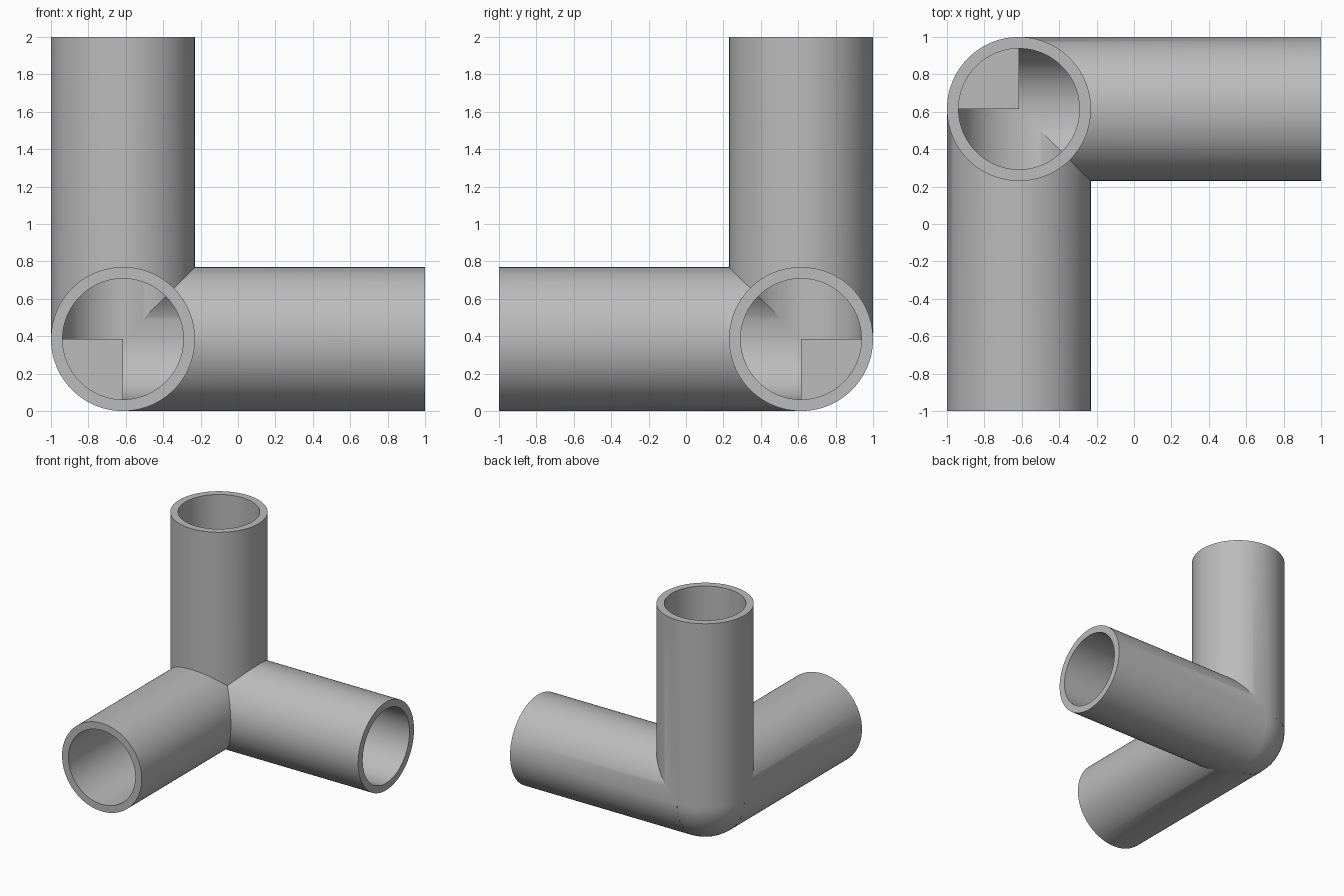
import bpy
from mathutils import Vector

cube = bpy.data.objects.get("Cube")
if cube:
    bpy.data.objects.remove(cube, do_unlink=True)

RADIUS, BORE, SIDES = 0.385, 0.323, 96
CORNER = Vector((-1 + RADIUS, 1 - RADIUS, RADIUS))
REACH = 2 - RADIUS
ARMS = {"right": Vector((1, 0, 0)), "front": Vector((0, -1, 0)), "upper": Vector((0, 0, 1))}

plastic = bpy.data.materials.new("plain grey")
plastic.use_nodes = True
GREY = (0.5, 0.5, 0.5, 1)
plastic.diffuse_color = GREY
plastic.node_tree.nodes["Principled BSDF"].inputs["Base Color"].default_value = GREY


def rod(name, axis, radius, length):
    """Solid cylinder running from the corner point along an axis."""
    bpy.ops.mesh.primitive_cylinder_add(vertices=SIDES, radius=radius, depth=length)
    ob = bpy.context.object
    ob.name = name
    ob.rotation_euler = Vector((0, 0, 1)).rotation_difference(axis).to_euler()
    ob.location = CORNER + axis * length / 2
    bpy.ops.object.transform_apply(location=True, rotation=True, scale=True)
    return ob


def combine(target, others, operation):
    """Bake boolean operations into the target and drop the helpers."""
    for other in others:
        mod = target.modifiers.new(other.name, "BOOLEAN")
        mod.operation, mod.solver, mod.object = operation, "EXACT", other
        other.hide_render = True
    graph = bpy.context.evaluated_depsgraph_get()
    mesh = bpy.data.meshes.new_from_object(target.evaluated_get(graph))
    target.modifiers.clear()
    target.data = mesh
    for other in others:
        bpy.data.objects.remove(other, do_unlink=True)


# Rounded elbow with three solid arms
bpy.ops.mesh.primitive_uv_sphere_add(segments=SIDES, ring_count=SIDES // 2,
                                     radius=RADIUS - 0.0007, location=CORNER)
fitting = bpy.context.object
fitting.name = "corner_pipe_fitting"
bpy.ops.object.transform_apply(location=True, rotation=True, scale=True)
combine(fitting, [rod(n + "_arm", a, RADIUS, REACH) for n, a in ARMS.items()], "UNION")

# Flat-bottomed bores meeting at the corner point
bores = [rod(n + "_bore", a, BORE, REACH + 0.1) for n, a in ARMS.items()]
combine(fitting, bores, "DIFFERENCE")

# Finish
fitting.data.name = "corner_pipe_fitting"
fitting.data.materials.clear()
fitting.data.materials.append(plastic)
bpy.ops.object.select_all(action="DESELECT")
fitting.select_set(True)
bpy.context.view_layer.objects.active = fitting
bpy.ops.object.shade_smooth_by_angle(angle=0.5)
